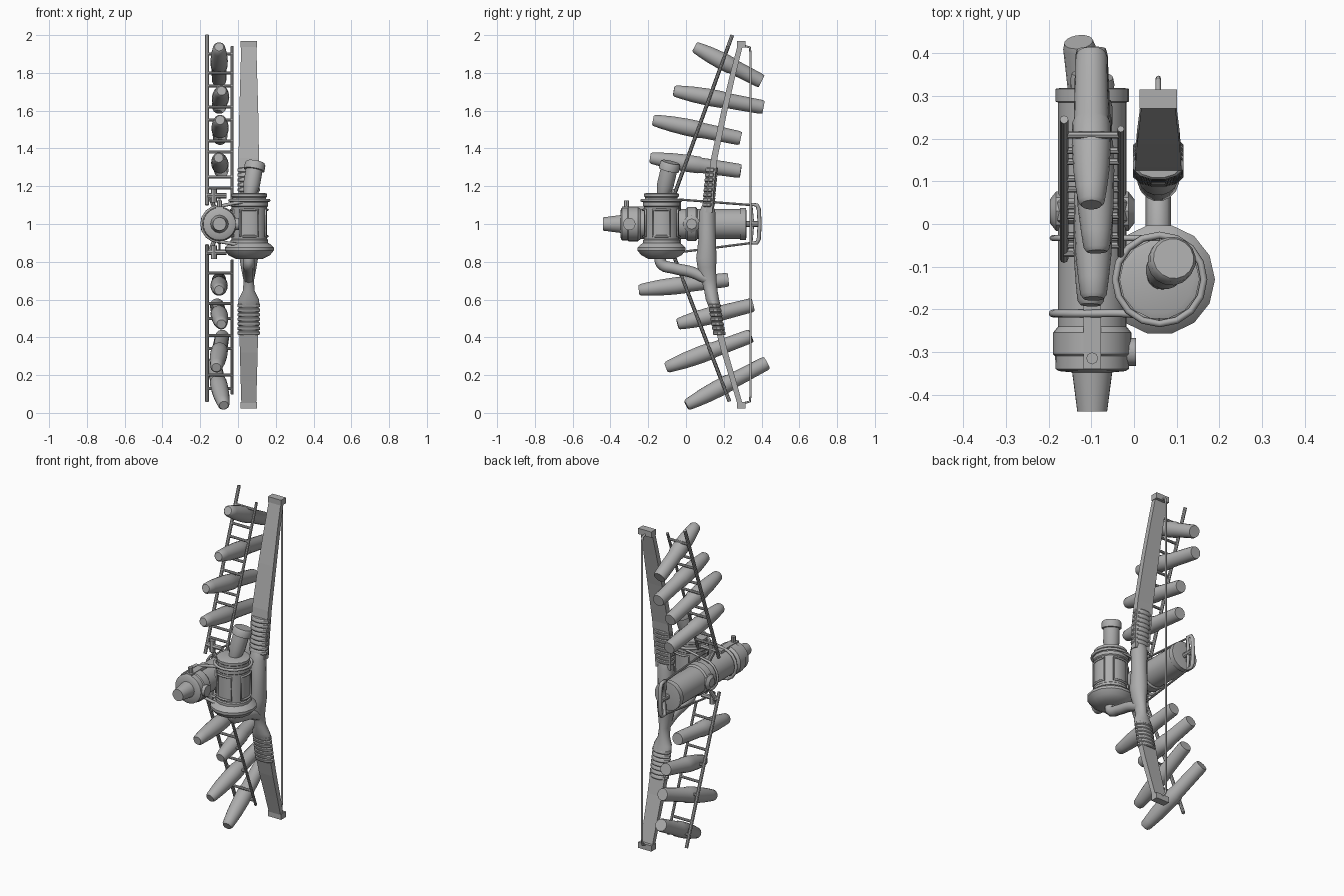
import bpy, bmesh, math
from mathutils import Vector

if "Cube" in bpy.data.objects:
    bpy.data.objects.remove(bpy.data.objects["Cube"])

grey = bpy.data.materials.new("grey")
grey.diffuse_color = (0.42, 0.42, 0.42, 1)
grey.use_nodes = True
grey.node_tree.nodes["Principled BSDF"].inputs["Base Color"].default_value = grey.diffuse_color


def finish(bm, name, smooth=True):
    bmesh.ops.recalc_face_normals(bm, faces=bm.faces)
    me = bpy.data.meshes.new(name)
    bm.to_mesh(me)
    bm.free()
    me.materials.append(grey)
    ob = bpy.data.objects.new(name, me)
    bpy.context.collection.objects.link(ob)
    if smooth:
        bpy.context.view_layer.objects.active = ob
        ob.select_set(True)
        bpy.ops.object.shade_smooth_by_angle(angle=math.radians(35))
        ob.select_set(False)
    return ob


def skin(bm, rings):
    """Bridge rings of points and cap both ends."""
    rs = [[bm.verts.new(p) for p in r] for r in rings]
    n = len(rs[0])
    for a, b in zip(rs, rs[1:]):
        for i in range(n):
            bm.faces.new((a[i], a[(i + 1) % n], b[(i + 1) % n], b[i]))
    bm.faces.new(rs[0])
    bm.faces.new(rs[-1])


def lathe(name, p0, p1, profile, n=24):
    """Turned part from p0 to p1; profile holds (distance, radius)."""
    p0, axis = Vector(p0), (Vector(p1) - Vector(p0)).normalized()
    q = axis.to_track_quat('Z', 'Y')
    bm = bmesh.new()
    skin(bm, [[p0 + q @ Vector((r * math.cos(2 * math.pi * i / n), r * math.sin(2 * math.pi * i / n), d))
               for i in range(n)] for d, r in profile])
    return finish(bm, name)


def rod(name, p0, p1, r, n=8):
    d = (Vector(p1) - Vector(p0)).length
    return lathe(name, p0, p1, [(0, r), (d, r)], n)


def loft(name, sections, n=4, smooth=True):
    """Loft horizontal sections (y, z, half width, half depth) centred on the bow."""
    bm = bmesh.new()
    k = math.sqrt(2) if n == 4 else 1
    skin(bm, [[(BX + k * hx * math.cos(2 * math.pi * (i + .5) / n), y + k * hy * math.sin(2 * math.pi * (i + .5) / n), z)
               for i in range(n)] for y, z, hx, hy in sections])
    return finish(bm, name, smooth)


def tube(name, pts, r, closed=False, smooth_path=True):
    cu = bpy.data.curves.new(name, 'CURVE')
    cu.dimensions = '3D'
    cu.bevel_depth, cu.bevel_resolution, cu.resolution_u = r, 2, 6
    cu.use_fill_caps = True
    sp = cu.splines.new('BEZIER' if smooth_path else 'POLY')
    if smooth_path:
        sp.bezier_points.add(len(pts) - 1)
        for b, p in zip(sp.bezier_points, pts):
            b.co = p
            b.handle_left_type = b.handle_right_type = 'AUTO'
    else:
        sp.points.add(len(pts) - 1)
        for b, p in zip(sp.points, pts):
            b.co = (*p, 1)
    sp.use_cyclic_u = closed
    cu.materials.append(grey)
    ob = bpy.data.objects.new(name, cu)
    bpy.context.collection.objects.link(ob)
    return ob


def box(name, c, s):
    bm = bmesh.new()
    bmesh.ops.create_cube(bm, size=1)
    for v in bm.verts:
        v.co = Vector(c) + Vector(a * b for a, b in zip(v.co, s))
    return finish(bm, name, False)


BX = 0.057  # centre line of the bow

# Bow limbs, tips and string
loft("upper_limb", [(.122, 1.06, .05, .018), (.13, 1.2, .055, .018), (.15, 1.35, .054, .017), (.203, 1.6, .05, .016),
                    (.25, 1.8, .044, .015), (.288, 1.95, .04, .014)], 4, False)
loft("lower_limb", [(.172, .45, .05, .018), (.205, .32, .047, .017), (.25, .17, .043, .015), (.288, .04, .039, .014)], 4, False)
box("upper_tip", (BX, .293, 1.952), (.088, .045, .035))
box("lower_tip", (BX, .293, .04), (.088, .045, .035))
tube("bowstring", [(BX, .3, .05), (BX, .338, .06), (BX, .342, .1), (BX, .342, 1.9), (BX, .338, 1.935), (BX, .3, 1.945)], .006, smooth_path=False)

# Handle with its waist and lower sleeve
loft("handle", [(.115, 1.1, .045, .03), (.112, 1.06, .048, .045), (.112, .93, .045, .046), (.108, .82, .05, .055),
                (.11, .77, .042, .05), (.122, .7, .028, .04), (.132, .645, .032, .036), (.14, .6, .055, .036),
                (.15, .57, .058, .034)], 16)


# Ridged wraps above and below the handle
def wrap(name, ya, za, yb, zb, n, hx, hy):
    s = []
    for i in range(n):
        for f, k in ((0, .88), (.2, 1), (.75, 1), (.95, .88)):
            t = (i + f) / n
            s.append((ya + (yb - ya) * t, za + (zb - za) * t, hx * k, hy * k))
    loft(name, s, 12)


wrap("upper_wrap", .118, 1.09, .138, 1.3, 8, .061, .034)
wrap("lower_wrap", .148, .58, .178, .41, 7, .061, .034)

# Long horizontal canister, turned front to back
lathe("canister", (-.098, -.44, 1), (-.098, 1, 1),
      [(0, .035), (.092, .047), (.095, .078), (.1, .086), (.13, .087), (.135, .092), (.185, .092), (.2, .08),
       (.36, .08), (.725, .08), (.727, .086), (.757, .086), (.759, .075)], 28)
box("canister_top_plate", (-.098, -.255, 1.083), (.042, .17, .02))
rod("canister_knob", (-.098, -.315, 1.08), (-.098, -.315, 1.125), .014)
rod("front_boss", (-.02, -.3, 1), (.005, -.3, 1), .033, 12)
lathe("middle_collar", (-.098, 0, 1), (-.098, .06, 1), [(0, .08), (.008, .09), (.052, .09), (.06, .08)], 28)
for sx in (-1, 1):
    lathe("collar_boss", (-.098 + sx * .07, .03, 1), (-.098 + sx * .2, .03, 1), [(0, .046), (.015, .046), (.029, .028)], 8)

# Pull loop behind the canister and its tension lines
lx = -.098
rod("plunger_rod", (lx, .3, 1), (lx, .38, 1), .016, 10)
loop = [(lx, .345, .9), (lx, .375, .9), (lx, .385, .92), (lx, .39, 1), (lx, .385, 1.08), (lx, .375, 1.1),
        (lx, .345, 1.105), (lx, .35, 1.0)]
tube("pull_loop", loop, .011, True, False)
for z0, z1 in ((1.1, 1.13), (.9, .85)):
    rod("tension_line", (lx, .35, z0), (lx, -.04, z1), .006)

# Lantern: flared base, barrel and stepped lid
C = (.06, -.13)
lathe("lantern", (*C, .815), (*C, 2),
      [(0, .07), (.02, .11), (.045, .13), (.06, .13), (.075, .115), (.085, .1), (.1, .1), (.105, .094), (.275, .094),
       (.28, .1), (.3, .1), (.305, .088), (.325, .088), (.33, .094), (.345, .094), (.35, .08)], 14)
# Raised window frames around the barrel
for k in range(4):
    a0 = k * math.pi / 2 - math.pi / 2
    pt = lambda a, z: (C[0] + .097 * math.cos(a0 + a), C[1] + .097 * math.sin(a0 + a), z)
    ring = [pt(-.5 + i * .25, .935) for i in range(5)] + [pt(.5 - i * .25, 1.075) for i in range(5)]
    tube("window_frame", ring, .006, True, False)

# Tilted bottle neck on the lid
lathe("lid_bottle", (.06, -.125, 1.14), (.095, -.078, 1.34),
      [(0, .03), (.03, .036), (.07, .045), (.15, .045), (.152, .055), (.185, .055), (.195, .048)], 16)
# Feed pipe from lantern base to handle
tube("feed_pipe", [(BX, -.135, .84), (BX, -.13, .79), (BX, -.06, .765), (BX, .03, .745), (BX, .11, .71)], .03)

# Straps looping round both canister and lantern
for y, r in ((-.21, .009), (-.033, .007)):
    left = [(lx + .093 * math.cos(a), y, 1 + .093 * math.sin(a)) for a in [math.pi * (.5 + i / 8) for i in range(9)]]
    tube("canister_strap", left + [(0, y, .89)], r, smooth_path=False)
    tube("cross_strap", [(lx, y, 1.093), (-.02, y, 1.11), (.06, y - .01 if y < -.1 else y, 1.12)], r)
for z in (1.125, .885):
    tube("lantern_strap", [(C[0] + .104 * math.cos(i * math.pi / 8), C[1] + .104 * math.sin(i * math.pi / 8), z)
                           for i in range(16)], .008, True, False)

# Ladder racks: two rails and rungs, upper and lower
UP = lambda z: -.06 + (z - 1.16) * .363
LOW = lambda z: -.06 + (.82 - z) * .382
racks = (("upper", UP, (1.1, 2.0), (1.12, 1.94), (1.9, 1.8, 1.73, 1.62, 1.55, 1.44, 1.38, 1.25, 1.19), 1.15),
         ("lower", LOW, (.89, .06), (.81, .1), (.74, .58, .5, .41, .34, .2, .13), .85))
for nm, f, (a, b), (c, d), rungs, zb in racks:
    rod(nm + "_left_rail", (-.164, f(a), a), (-.164, f(b), b), .01)
    rod(nm + "_right_rail", (-.031, f(c), c), (-.031, f(d), d), .008)
    for z in rungs:
        rod(nm + "_rung", (-.164, f(z), z), (-.031, f(z), z), .008)
    rod(nm + "_bracket", (-.165, f(zb), zb), (-.06, f(zb), zb), .014)
    rod(nm + "_bracket_bolt", (-.128, f(zb), zb - .035), (-.128, f(zb), zb + .035), .016)
    rod(nm + "_bracket_post", (-.15, f(zb), zb), (-.12, -.04, 1 + (zb - 1) * .5), .012)

# Bottles: narrow front tip, swollen middle, stepped straight rear
bottles = [((-.1, .045, 1.938), (-.1, .4, 1.755)), ((-.087, -.065, 1.705), (-.1, .41, 1.618)),
           ((-.095, -.175, 1.55), (-.095, .29, 1.453)), ((-.102, -.19, 1.35), (-.088, .29, 1.28)),
           ((-.1, -.25, .65), (-.1, .225, .705)), ((-.088, -.045, .47), (-.112, .355, .572)),
           ((-.115, -.105, .24), (-.083, .345, .408)), ((-.075, .002, .04), (-.13, .427, .265))]
for p0, p1 in bottles:
    L = (Vector(p1) - Vector(p0)).length
    lathe("bottle", p0, p1, [(t * L, r) for t, r in
                             ((0, .024), (.02, .031), (.1, .036), (.22, .042), (.4, .046), (.54, .045), (.56, .041),
                              (.97, .038), (1, .034))], 18)
